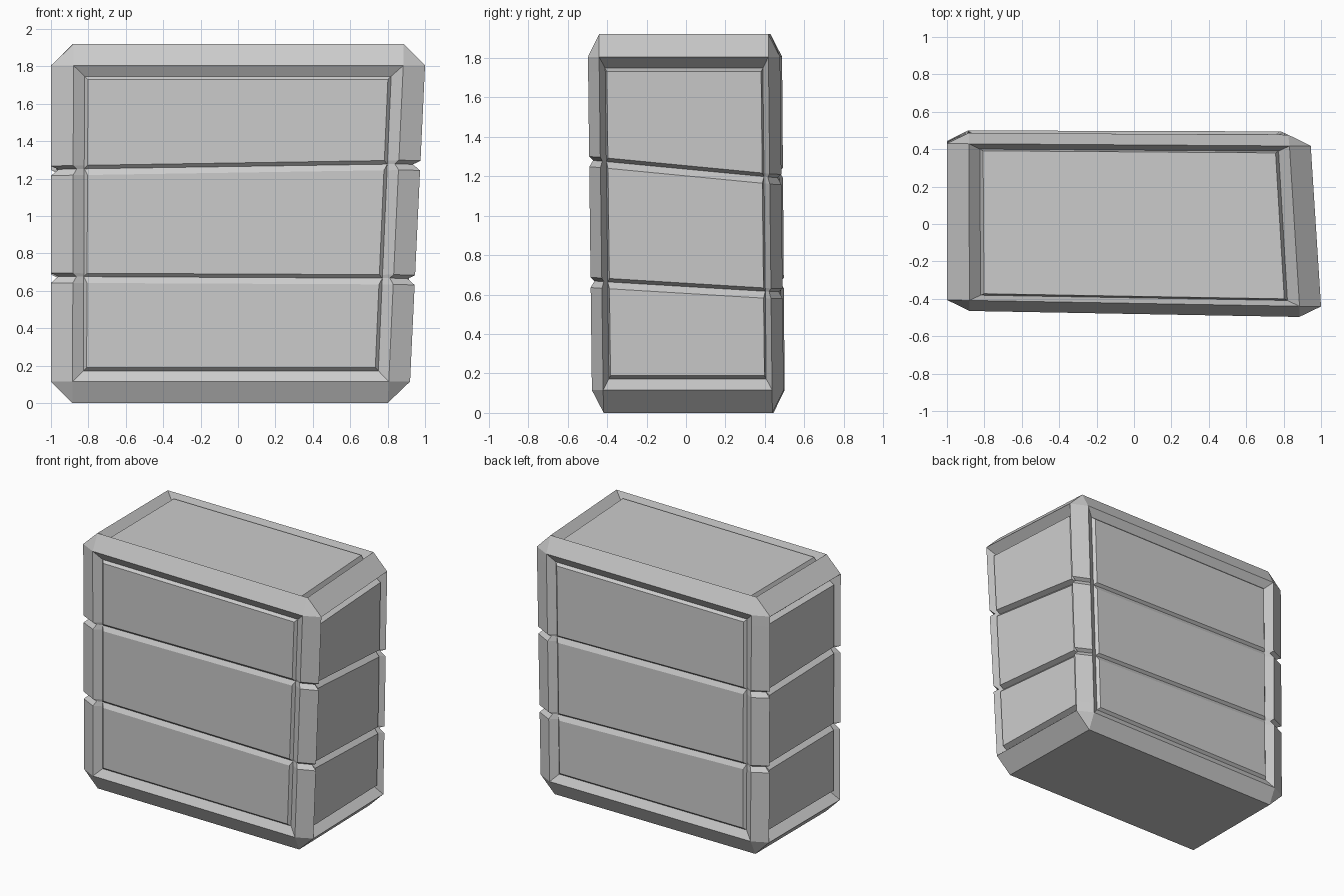
import bpy
import bmesh

if "Cube" in bpy.data.objects:
    bpy.data.objects.remove(bpy.data.objects["Cube"])

grey = bpy.data.materials.new("plain_grey")
grey.use_nodes = True
grey.diffuse_color = (0.6, 0.6, 0.6, 1)
grey.node_tree.nodes["Principled BSDF"].inputs["Base Color"].default_value = (0.6, 0.6, 0.6, 1)

# Proportions on a cube running from -1 to 1
RIM, VALLEY, PANEL = 0.88, 0.82, 0.802      # distances from face centre
SINK, LIP, NOTCH = 0.07, 0.03, 0.04         # depths below the outer faces
HALF_HEIGHT = 0.96


def blend(u, v, corners):
    """Blend four corner values: (-,-), (+,-), (-,+), (+,+)."""
    a, b = (u / RIM + 1) / 2, (v / RIM + 1) / 2
    low = corners[0] * (1 - a) + corners[1] * a
    high = corners[2] * (1 - a) + corners[3] * a
    return low * (1 - b) + high * b


def warp(u, v, w):
    """Turn cube coordinates into the crooked block."""
    right = blend(v, w, (0.92, 0.90, 1.0, 0.945))
    front = blend(u, w, (-0.455, -0.477, -0.465, -0.497))
    back = blend(u, w, (0.50, 0.495, 0.487, 0.477))
    return (-1 + (right + 1) * (u + 1) / 2,
            front + (back - front) * (v + 1) / 2,
            HALF_HEIGHT * (1 + w))


bm = bmesh.new()


def ring(height, spans, depths):
    """One level: rim, valley and panel points on each of the four sides."""
    verts = []
    half = list(zip(spans, depths))
    run = [(-s, d) for s, d in half] + [(s, d) for s, d in reversed(half)]
    for nx, ny in ((0, -1), (1, 0), (0, 1), (-1, 0)):
        for s, d in run:
            u = nx * (1 - d) - ny * s
            v = ny * (1 - d) + nx * s
            w = height(u, v) if callable(height) else height
            verts.append(bm.verts.new(warp(u, v, w)))
    return verts


def flat(w, reach):
    """Level whose sides all meet in sharp corners."""
    return ring(w, (reach,) * 3, (1 - reach,) * 3)


def flush(w):
    return ring(w, (RIM,) * 3, (0, 0, 0))


def valley(w, notch=0):
    return ring(w, (RIM - notch * 0.5, VALLEY, VALLEY), (notch, SINK, SINK))


def panel(w):
    return ring(w, (RIM, VALLEY, PANEL), (0, SINK, LIP))


def groove(corners):
    """Tilted notch running right round the block."""
    def level(offset):
        return lambda u, v: (blend(u, v, corners) + offset) / HALF_HEIGHT - 1
    return [panel(level(-0.028)), valley(level(0.006), NOTCH), panel(level(0.024))]


# Levels from the bottom chamfer up to the sunken top panel
levels = [flat(-1, RIM), flush(-RIM), valley(-VALLEY), panel(-PANEL)]
levels += groove((0.67, 0.66, 0.66, 0.61))
levels += groove((1.245, 1.27, 1.22, 1.19))
levels += [panel(PANEL), valley(VALLEY), flush(RIM), flat(1, RIM)]
levels += [flat(1 - SINK, VALLEY), flat(1 - LIP, PANEL)]

for lower, upper in zip(levels, levels[1:]):
    n = len(lower)
    for i in range(n):
        j = (i + 1) % n
        bm.faces.new((lower[i], lower[j], upper[j], upper[i]))
bm.faces.new(list(reversed(levels[0])))
bm.faces.new(levels[-1])

# Collapse the repeated corner points so the mitres become clean
bmesh.ops.remove_doubles(bm, verts=bm.verts[:], dist=0.0005)
bmesh.ops.recalc_face_normals(bm, faces=bm.faces[:])

mesh = bpy.data.meshes.new("panelled_block")
bm.to_mesh(mesh)
bm.free()
mesh.materials.append(grey)
block = bpy.data.objects.new("panelled_block", mesh)
bpy.context.scene.collection.objects.link(block)
